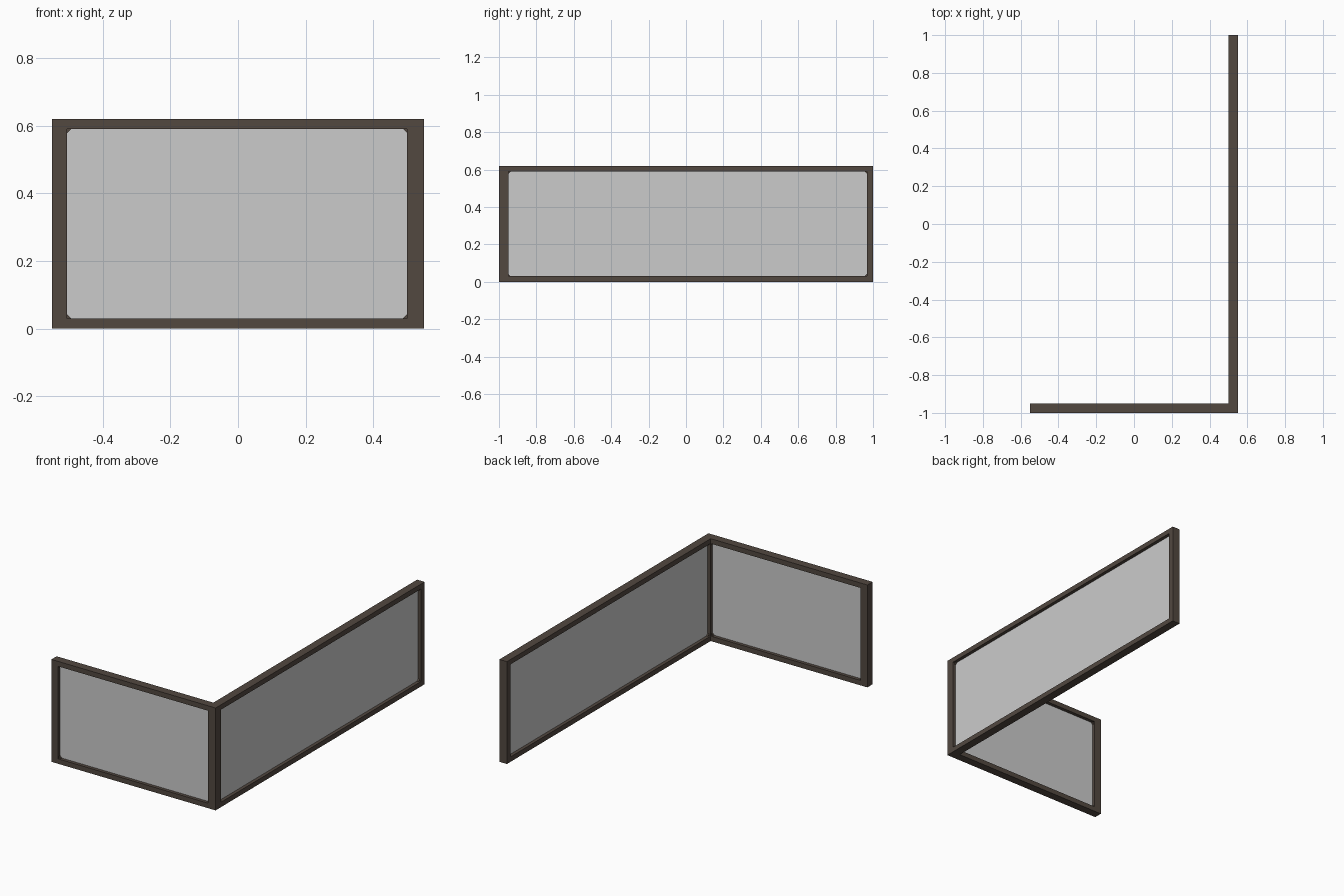
import bpy, bmesh

if "Cube" in bpy.data.objects:
    bpy.data.objects.remove(bpy.data.objects["Cube"])


def material(name, rgb):
    m = bpy.data.materials.new(name)
    m.diffuse_color = (*rgb, 1)
    m.use_nodes = True
    m.node_tree.nodes["Principled BSDF"].inputs["Base Color"].default_value = m.diffuse_color
    return m


BROWN = material("dark_brown_frame", (0.085, 0.065, 0.051))
GREY = material("grey_glass", (0.6, 0.6, 0.6))
H, RAIL = 0.62, 0.03


def finish(name, bm, mat):
    bmesh.ops.recalc_face_normals(bm, faces=bm.faces)
    me = bpy.data.meshes.new(name)
    bm.to_mesh(me)
    bm.free()
    me.materials.append(mat)
    ob = bpy.data.objects.new(name, me)
    bpy.context.collection.objects.link(ob)


def box(name, lo, hi, mat):
    bm = bmesh.new()
    bmesh.ops.create_cube(bm, size=1)
    for v in bm.verts:
        v.co = [(a + b) / 2 + c * (b - a) for a, b, c in zip(lo, hi, v.co)]
    finish(name, bm, mat)


def gusset(name, place, u, z, du, dz, mat):
    # small triangular prism filling an opening corner
    bm = bmesh.new()
    tri = [(u, z), (u + du, z), (u, z + dz)]
    f = bm.faces.new([bm.verts.new(place(a, -0.015, b)) for a, b in tri])
    ext = bmesh.ops.extrude_face_region(bm, geom=[f])["geom"]
    shift = [q - p for p, q in zip(place(0, 0, 0), place(0, 0.03, 0))]
    bmesh.ops.translate(bm, vec=shift,
                        verts=[e for e in ext if isinstance(e, bmesh.types.BMVert)])
    finish(name, bm, mat)


def wall(name, place, start, end, u0, u1):
    # place(u, depth, z) maps wall coordinates to the model
    def part(label, a, b, mat):
        box(f"{name}_{label}", place(*a), place(*b), mat)

    # top and bottom rails
    part("bottom_rail", (u0, -0.025, 0), (u1, 0.025, RAIL), BROWN)
    part("top_rail", (u0, -0.025, H - RAIL), (u1, 0.025, H), BROWN)
    # glass pane in the middle of the frame depth
    part("glass", (u0, -0.005, RAIL), (u1, 0.005, H - RAIL), GREY)
    # end posts
    if start < u0:
        part("start_post", (start, -0.025, 0), (u0, 0.025, H), BROWN)
    if end > u1:
        part("end_post", (u1, -0.025, 0), (end, 0.025, H), BROWN)
    # corner fillets of the opening
    for u, du in ((u0, 0.012), (u1, -0.012)):
        for z, dz in ((RAIL, 0.012), (H - RAIL, -0.012)):
            gusset(f"{name}_corner", place, u, z, du, dz, BROWN)


# Front wall ends at the shared corner post; side wall starts from it
wall("front_wall", lambda u, d, z: (u, -0.975 + d, z), -0.55, 0.5, -0.505, 0.5)
wall("side_wall", lambda u, d, z: (0.525 + d, u, z), -0.95, 1.0, -0.95, 0.967)
box("corner_post", (0.5, -1, 0), (0.55, -0.95, H), BROWN)
